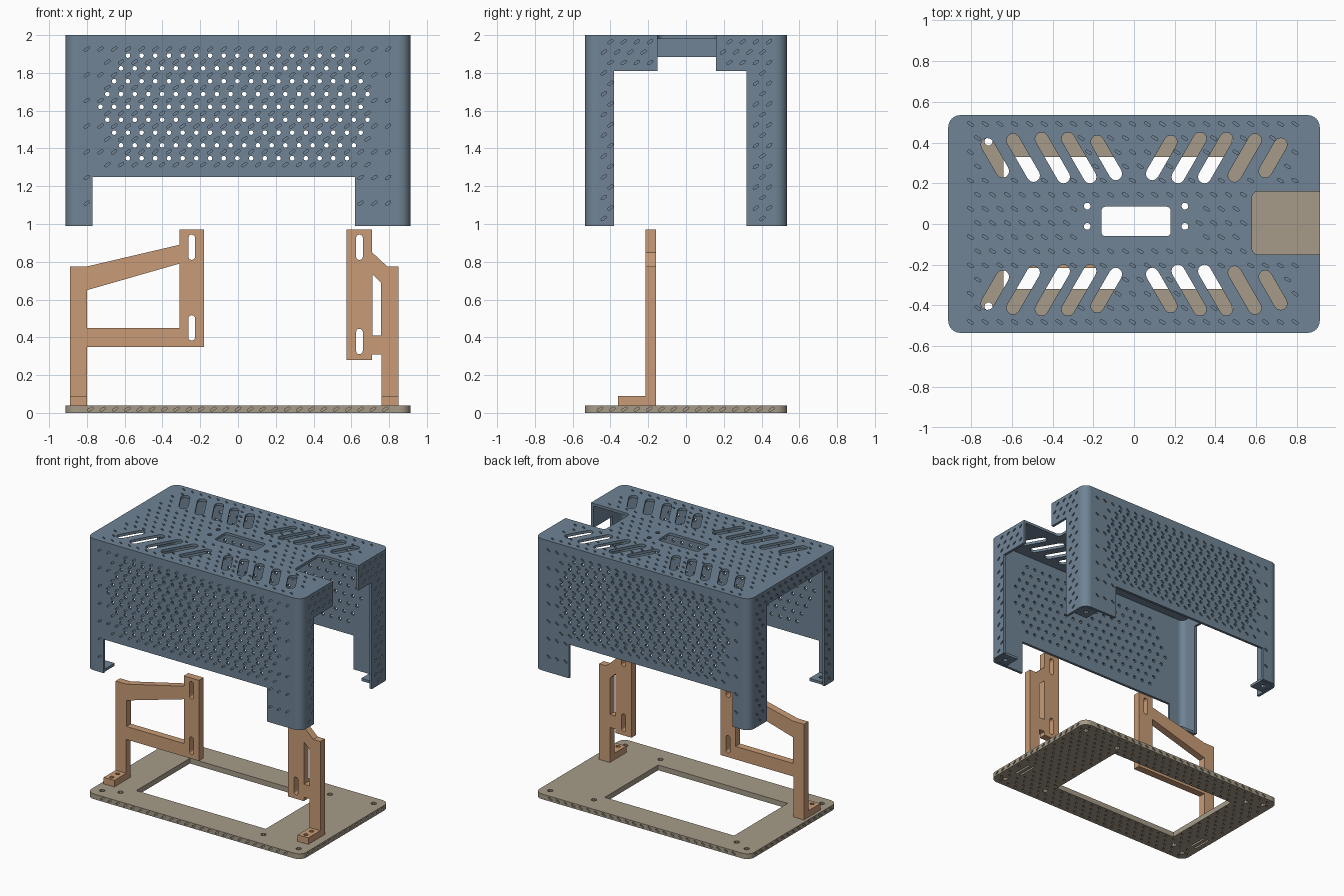
import bpy
from math import sin, cos, radians, pi
from mathutils import Matrix

if "Cube" in bpy.data.objects:
    bpy.data.objects.remove(bpy.data.objects["Cube"])


def material(name, rgb):
    m = bpy.data.materials.new(name)
    m.use_nodes = True
    m.diffuse_color = (*rgb, 1)
    m.node_tree.nodes["Principled BSDF"].inputs["Base Color"].default_value = (*rgb, 1)
    return m


BLUE = material("slate blue", (0.16, 0.23, 0.30))
ORANGE = material("copper orange", (0.58, 0.33, 0.18))
TAN = material("warm grey", (0.38, 0.33, 0.25))

# Frames map (across, up, outward) of a sheet to the model
FRONT = Matrix(((1, 0, 0), (0, 0, -1), (0, 1, 0)))
BACK = Matrix(((1, 0, 0), (0, 0, 1), (0, 1, 0)))
LEFT = Matrix(((0, 0, 1), (1, 0, 0), (0, 1, 0)))
RIGHT = Matrix(((0, 0, -1), (1, 0, 0), (0, 1, 0)))
UP = Matrix.Identity(3)
DOWN = Matrix.Diagonal((1, 1, -1))

HX, HY, R = 0.913, 0.535, 0.06       # half sizes and corner radius
SKIN, WALL = 0.008, 0.02             # engraving depth, wall thickness
LOW, TOP = 0.99, 2.0                 # cover bottom and top
PITCH, ROW = 0.0725, 0.068           # perforation grid


# ---- outline helpers -------------------------------------------------
def arc(x, y, r, a0, a1, n=6):
    angles = [radians(a0 + (a1 - a0) * i / n) for i in range(n + 1)]
    return [(x + r * cos(a), y + r * sin(a)) for a in angles]


def disc(x, y, r, n=10):
    return arc(x, y, r, 0, 360, n)[:-1]


def slot(x, y, length, width, angle, n=6):
    d = (length - width) / 2
    c, s = cos(radians(angle)) * d, sin(radians(angle)) * d
    return (arc(x + c, y + s, width / 2, angle - 90, angle + 90, n)
            + arc(x - c, y - s, width / 2, angle + 90, angle + 270, n))


def rect(x0, y0, x1, y1):
    return [(x0, y0), (x1, y0), (x1, y1), (x0, y1)]


def rounded(x0, y0, x1, y1, r):
    return (arc(x1 - r, y0 + r, r, -90, 0) + arc(x1 - r, y1 - r, r, 0, 90)
            + arc(x0 + r, y1 - r, r, 90, 180) + arc(x0 + r, y0 + r, r, 180, 270))


# ---- engraved dashes wherever the sheet has room ---------------------
def dashes(loops, u0, v0, du, dv, angle, rule=lambda u, v, j: True):
    boxes = [(min(p[0] for p in l), max(p[0] for p in l),
              min(p[1] for p in l), max(p[1] for p in l), l) for l in loops]

    def solid(u, v):
        odd = False
        for a, b, c, d, loop in boxes:
            if a <= u <= b and c <= v <= d:
                for (px, py), (qx, qy) in zip(loop, loop[1:] + loop[:1]):
                    if (py > v) != (qy > v) and u < px + (v - py) * (qx - px) / (qy - py):
                        odd = not odd
        return odd

    probes = [(0, 0)] + disc(0, 0, 0.009) + disc(0, 0, 0.018)
    found = []
    for j in range(-40, 41):
        for i in range(-40, 41):
            u, v = u0 + (i + (j % 2) / 2) * du, v0 + j * dv
            if abs(u) < HX and rule(u, v, j) and all(solid(u + a, v + b) for a, b in probes):
                found.append(slot(u, v, 0.035, 0.012, angle, 2))
    return found


# ---- a flat sheet with holes, between two distances along its frame --
def sheet(name, loops, w0, w1, frame, mat):
    curve = bpy.data.curves.new(name, "CURVE")
    curve.dimensions = "2D"
    curve.fill_mode = "BOTH"
    curve.extrude = (w1 - w0) / 2
    for loop in loops:
        sp = curve.splines.new("POLY")
        sp.points.add(len(loop) - 1)
        for p, (u, v) in zip(sp.points, loop):
            p.co = (u, v, 0, 1)
        sp.use_cyclic_u = True
        sp.use_smooth = False
    temp = bpy.data.objects.new(name + "_outline", curve)
    mesh = bpy.data.meshes.new_from_object(temp)
    bpy.data.objects.remove(temp)
    bpy.data.curves.remove(curve)
    mesh.transform(Matrix.Translation((0, 0, (w0 + w1) / 2)))
    mesh.transform(frame.to_4x4())
    if frame.determinant() < 0:
        mesh.flip_normals()
    mesh.materials.clear()
    mesh.materials.append(mat)
    ob = bpy.data.objects.new(name, mesh)
    bpy.context.collection.objects.link(ob)
    return ob


def corners(name, r0, r1, z0, z1, mat):
    for sx in (-1, 1):
        for sy in (-1, 1):
            ring = arc(0, 0, r1, 0, 90) + arc(0, 0, r0, 90, 0)
            loop = [(sx * (HX - R + x), sy * (HY - R + y)) for x, y in ring]
            ob = sheet(name, [loop], z0, z1, UP, mat)
            bpy.ops.object.select_all(action="DESELECT")
            ob.select_set(True)
            bpy.context.view_layer.objects.active = ob
            bpy.ops.object.shade_smooth_by_angle(angle=radians(30))


# ---- cover: front and back walls -------------------------------------
vents = []
for j in range(-4, 5):
    for k in range(21 - abs(j) - (j == 0)):
        vents.append(disc(-0.728 + PITCH * (k + abs(j) / 2), 1.62 + ROW * j, 0.0125))


def long_wall(top):
    e = HX - R
    return [[(-e, LOW), (-0.77, LOW), (-0.77, 1.25), (0.62, 1.25), (0.62, LOW),
             (e, LOW), (e, top), (-e, top)]]


def sparse_border(u, v, j):
    return (abs(u) < 0.7 and 1.3 < v < 1.95) or j % 2 == 0


loops = long_wall(TOP) + vents
marks = dashes(loops, -0.728, 1.62 + ROW / 2, PITCH, ROW, 35, sparse_border)
for name, frame in (("front_wall", FRONT), ("back_wall", BACK)):
    sheet(name + "_skin", loops + marks, HY - SKIN, HY, frame, BLUE)
    sheet(name + "_core", long_wall(TOP - WALL) + vents, HY - WALL, HY - SKIN, frame, BLUE)


# ---- cover: end walls ------------------------------------------------
def notched_end(top):
    e = HY - R
    return [[(-e, LOW), (-0.38, LOW), (-0.38, 1.81), (-0.15, 1.81), (-0.15, top), (-e, top)],
            [(e, LOW), (0.32, LOW), (0.32, 1.81), (0.16, 1.81), (0.16, top), (e, top)]]


def plain_end(top):
    e = HY - R
    return [[(-e, LOW), (-0.38, LOW), (-0.38, 1.885), (0.32, 1.885), (0.32, LOW),
             (e, LOW), (e, top), (-e, top)]]


for name, shape, frame in (("left_end", notched_end, LEFT), ("right_end", plain_end, RIGHT)):
    loops = shape(TOP)
    marks = dashes(loops, 0.405, LOW + 0.04, 0.07, 0.055, 35)
    sheet(name + "_skin", loops + marks, HX - SKIN, HX, frame, BLUE)
    sheet(name + "_core", shape(TOP - WALL), HX - WALL, HX - SKIN, frame, BLUE)

corners("cover_corner_skin", R - SKIN, R, LOW, TOP, BLUE)
corners("cover_corner_core", R - WALL, R - SKIN, LOW, TOP - WALL, BLUE)

# ---- cover: top panel with notch, slanted slots and middle window ----
ex, ey = HX - SKIN, HY - SKIN
edge = rounded(-ex, -ey, ex, ey, R - SKIN)
notch = ([(ex, -0.15)] + arc(0.61, -0.12, 0.03, 270, 180)
         + arc(0.61, 0.13, 0.03, 180, 90) + [(ex, 0.16)])
loops = [edge[:7] + notch + edge[7:], rounded(-0.16, -0.06, 0.18, 0.085, 0.02)]
for x in (-0.23, 0.25):
    loops += [disc(x, 0.088, 0.017), disc(x, -0.012, 0.017)]
for x, length in ((0.135, 0.245), (0.27, 0.28), (0.40, 0.28), (0.544, 0.265), (0.683, 0.215)):
    for sx in (-1, 1):
        for sy in (-1, 1):
            loops.append(slot(sx * x, sy * 0.325, length, 0.064, 60 * sx * sy))


def top_bands(u, v, j):
    middle = abs(v) < 0.17 and not -0.27 < u < 0.31
    return abs(u) < 0.82 and (middle or abs(v) > 0.13)


marks = dashes(loops, 0.03, 0.005, PITCH, 0.0695, -32, top_bands)
sheet("top_panel_skin", loops + marks, TOP - SKIN, TOP, UP, BLUE)
sheet("top_panel_core", loops, TOP - WALL, TOP - SKIN, UP, BLUE)

# ---- cover: screw tabs under the legs --------------------------------
for sx in (-1, 1):
    for sy in (-1, 1):
        tab = [(sx * x, sy * y) for x, y in rect(0.775, 0.39, 0.885, 0.51)]
        sheet("leg_tab", [tab, disc(sx * 0.835, sy * 0.455, 0.02)], LOW, LOW + WALL, UP, BLUE)

# ---- base plate ------------------------------------------------------
THICK = 0.04
loops = [rounded(-ex, -ey, ex, ey, R - SKIN), rect(-0.64, -0.32, 0.46, 0.33)]
for sy in (-1, 1):
    loops += [disc(sx * 0.835, sy * 0.455, 0.02) for sx in (-1, 1)]
    loops += [disc(x, sy * 0.405, 0.02) for x in (-0.715, 0.5)]
for x in (-0.845, 0.805):
    loops += [slot(x + d, -0.27, 0.15, 0.015, 90) for d in (-0.02, 0.02)]
sheet("base_plate", loops, SKIN, THICK, UP, TAN)
marks = dashes(loops, 0, 0, 0.07, 0.05, 35)
sheet("base_underside", loops + marks, 0, SKIN, UP, TAN)
for name, frame, half, out in (("front", FRONT, HX, HY), ("back", BACK, HX, HY),
                               ("left", LEFT, HY, HX), ("right", RIGHT, HY, HX)):
    strip = [rect(R - half, 0, half - R, THICK)]
    marks = dashes(strip, 0, THICK / 2, 0.065, 1, 30)
    sheet("base_edge_" + name, strip + marks, out - SKIN, out, frame, TAN)
corners("base_corner", R - SKIN, R, 0, THICK, TAN)


# ---- brackets --------------------------------------------------------
def bracket(name, outline, window, slot_x, slot_zs, foot_x):
    slots = [slot(slot_x, z, 0.135, 0.036, 90) for z in slot_zs]
    sheet(name, [outline, window] + slots, 0.16, 0.215, FRONT, ORANGE)
    x0, x1 = foot_x
    holes = [disc((x0 + x1) / 2, y, 0.016) for y in (-0.325, -0.255)]
    sheet(name + "_foot", [rect(x0, -0.36, x1, -0.215)] + holes, THICK, 0.09, UP, ORANGE)


bracket("wide_bracket",
        [(-0.89, THICK), (-0.8, THICK), (-0.8, 0.35), (-0.18, 0.35), (-0.18, 0.97),
         (-0.31, 0.97), (-0.31, 0.89), (-0.8, 0.775), (-0.89, 0.775)],
        [(-0.8 + 0.001, 0.45), (-0.31, 0.45), (-0.31, 0.79), (-0.8 + 0.001, 0.65)],
        -0.245, (0.45, 0.877), (-0.89, -0.8))
bracket("narrow_bracket",
        [(0.76, THICK), (0.85, THICK), (0.85, 0.775), (0.79, 0.775), (0.71, 0.85),
         (0.71, 0.97), (0.575, 0.97), (0.575, 0.28), (0.71, 0.28), (0.71, 0.31), (0.76, 0.31)],
        [(0.711, 0.41), (0.757, 0.41), (0.757, 0.69), (0.711, 0.735)],
        0.643, (0.378, 0.877), (0.76, 0.85))
